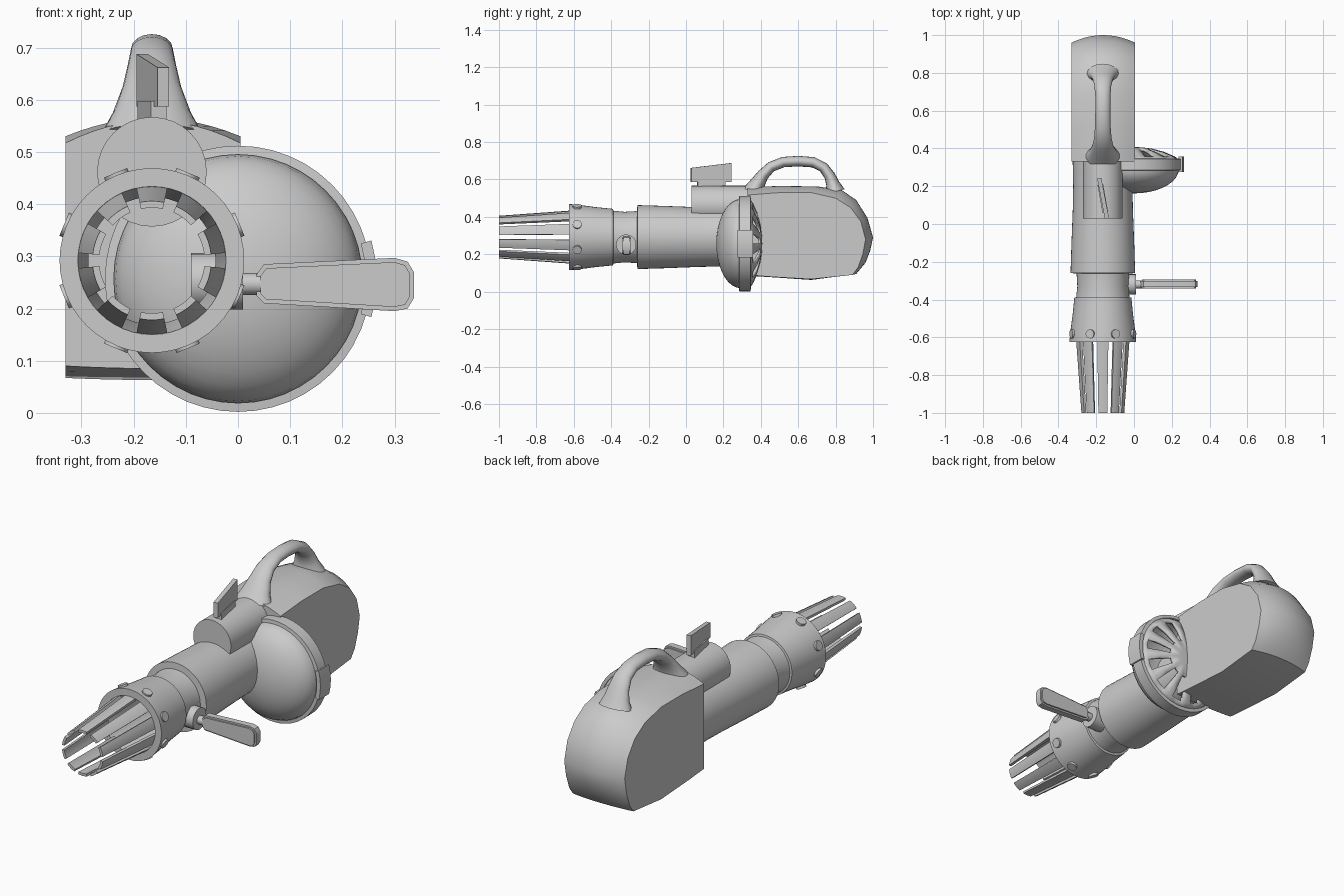
import bpy, bmesh, math
from mathutils import Vector, Matrix

old = bpy.data.objects.get("Cube")
if old:
    bpy.data.objects.remove(old, do_unlink=True)

GREY = (0.6, 0.6, 0.6, 1)
mat = bpy.data.materials.new("plain grey")
mat.use_nodes = True
mat.diffuse_color = GREY
mat.node_tree.nodes["Principled BSDF"].inputs["Base Color"].default_value = GREY

AX, AZ = -0.165, 0.292      # barrel axis
DISH_Z = 0.257              # dish axis height, at x = 0


def finish(bm, name, angle=35):
    bmesh.ops.remove_doubles(bm, verts=bm.verts, dist=1e-5)
    bmesh.ops.recalc_face_normals(bm, faces=bm.faces)
    me = bpy.data.meshes.new(name)
    bm.to_mesh(me)
    bm.free()
    me.materials.append(mat)
    me.shade_smooth()
    me.set_sharp_from_angle(angle=math.radians(angle))
    ob = bpy.data.objects.new(name, me)
    bpy.context.collection.objects.link(ob)
    return ob


def bridge(bm, a, b, closed):
    """Quads between two rows of points."""
    n = len(a)
    return [bm.faces.new((a[i], a[(i + 1) % n], b[(i + 1) % n], b[i]))
            for i in range(n if closed else n - 1)]


def lathe(bm, profile, cx, cz, segs=48, start=0, sweep=360, closed=False):
    """Turn (radius, y) points about an axis along y; returns faces per step."""
    full = sweep == 360
    rows = []
    for i in range(segs if full else segs + 1):
        a = math.radians(start + sweep * i / segs)
        rows.append([bm.verts.new((cx + r * math.cos(a), y, cz + r * math.sin(a)))
                     for r, y in profile])
    steps = [bridge(bm, rows[i], rows[(i + 1) % len(rows)], closed)
             for i in range(segs)]
    if not full:
        bm.faces.new(rows[0])
        bm.faces.new(rows[-1])
    return steps


def rod(bm, centre, axis, radius, depth, segs=24):
    rot = Vector((0, 0, 1)).rotation_difference(Vector(axis)).to_matrix().to_4x4()
    bmesh.ops.create_cone(bm, cap_ends=True, segments=segs, radius1=radius,
                          radius2=radius, depth=depth,
                          matrix=Matrix.Translation(centre) @ rot)


def box(name, centre, size, turn=0, bevel=0):
    bm = bmesh.new()
    m = Matrix.Translation(centre) @ Matrix.Rotation(turn, 4, 'Z')
    bmesh.ops.create_cube(bm, size=1, matrix=m @ Matrix.Diagonal((*size, 1)))
    if bevel:
        bmesh.ops.bevel(bm, geom=bm.edges[:], offset=bevel, segments=1, affect='EDGES')
    return finish(bm, name)


def prism(bm, points, vec):
    """Extrude a flat outline along a vector."""
    f = bm.faces.new([bm.verts.new(p) for p in points])
    new = bmesh.ops.extrude_face_region(bm, geom=[f])["geom"]
    bmesh.ops.translate(bm, vec=vec, verts=[v for v in new if isinstance(v, bmesh.types.BMVert)])


# Hollow barrel with muzzle collar and narrow neck
bm = bmesh.new()
lathe(bm, [(0, .32), (.122, .32), (.122, -.5), (.142, -.625), (.177, -.625),
           (.172, -.57), (.16, -.48), (.151, -.39), (.141, -.388), (.135, -.33),
           (.139, -.262), (.171, -.26), (.166, -.1), (.159, .08), (.157, .2),
           (.16, .35), (0, .35)], AX, AZ)
finish(bm, "barrel")

# Ten tapered muzzle prongs
bm = bmesh.new()
for i in range(10):
    lathe(bm, [(.142, -.615), (.114, -1), (.101, -1), (.126, -.615)],
          AX, AZ, segs=4, start=36 * i + 6, sweep=24, closed=True)
finish(bm, "muzzle_prongs")

# Eight bolts around the collar
bm = bmesh.new()
for i in range(8):
    a = math.radians(22.5 + 45 * i)
    d = Vector((math.cos(a), 0, math.sin(a)))
    rod(bm, Vector((AX, -.582, AZ)) + d * .167, d, .024, .03, 12)
finish(bm, "collar_bolts")

# Side lever: pivot, stem and paddle grip
bm = bmesh.new()
rod(bm, (-.04, -.32, .252), (1, 0, 0), .054, .1)
finish(bm, "lever_pivot")
bm = bmesh.new()
rod(bm, (.025, -.32, .247), (1, 0, 0), .021, .06, 12)
finish(bm, "lever_stem")
bm = bmesh.new()
grip = [(.035, .225), (.05, .21), (.3, .195), (.325, .2), (.337, .22),
        (.337, .27), (.325, .29), (.3, .297), (.05, .285), (.035, .265)]
prism(bm, [(x, -.342, z) for x, z in grip], (0, .048, 0))
rims = [e for e in bm.edges if abs(e.verts[0].co.y - e.verts[1].co.y) < 1e-4]
bmesh.ops.bevel(bm, geom=rims, offset=.008, segments=2, affect='EDGES')
finish(bm, "lever_grip")

# Upper cylinder with a slanted sight plate
bm = bmesh.new()
rod(bm, (AX, .195, .462), (0, 1, 0), .105, .33, 32)
finish(bm, "upper_cylinder")
box("sight_stem", (AX, .135, .575), (.03, .15, .045), math.radians(10))
bm = bmesh.new()
prism(bm, [(-.154, .025, .587), (-.195, .24, .587), (-.195, .24, .688), (-.154, .025, .662)],
      (.022, .004, 0))
finish(bm, "sight_plate")

# Dish: domed front, rim, slotted back cover and side clip
bm = bmesh.new()
dome = [(.238 * math.sin(math.radians(t)), .292 - .13 * math.cos(math.radians(t)))
        for t in range(0, 91, 10)]
lathe(bm, dome + [(.238, .283), (.255, .285), (.255, .345), (.238, .347), (.236, .3)],
      0, DISH_Z)
finish(bm, "dish")

bm = bmesh.new()
steps = lathe(bm, [(.24, .34), (.215, .358), (.16, .382), (.1, .398), (.05, .405), (0, .408)],
              0, DISH_Z)
slots = [f for i, s in enumerate(steps) if i % 4 < 2 for f in s[1:3]]
bmesh.ops.delete(bm, geom=slots, context='FACES')
cover = finish(bm, "dish_back_cover")
mod = cover.modifiers.new("thickness", 'SOLIDIFY')
mod.thickness = .014
mod.offset = -1

bm = bmesh.new()
lathe(bm, [(.245, .275), (.266, .275), (.266, .358), (.245, .358)],
      0, DISH_Z, segs=4, start=-16, sweep=32, closed=True)
finish(bm, "dish_clip")

# Rear pack: flat sides blending to a crowned middle outline
side = [(.33, .09), (.33, .517), (.5, .53), (.67, .53), (.8, .5), (.88, .45), (.935, .375),
        (.96, .28), (.945, .2), (.92, .13), (.89, .09), (.67, .067), (.45, .08)]
middle = [(.33, .085), (.33, .56), (.5, .565), (.7, .563), (.83, .545), (.91, .49), (.97, .395),
          (1, .29), (.985, .22), (.96, .155), (.91, .095), (.67, .063), (.45, .078)]
bm = bmesh.new()
rows = []
for k in range(-6, 7):
    s = k / 6
    rows.append([bm.verts.new((-.163 + .168 * s, *Vector(p).lerp(Vector(q), 1 - s * s)))
                 for p, q in zip(side, middle)])
for a, b in zip(rows, rows[1:]):
    bridge(bm, a, b, True)
bm.faces.new(rows[0])
bm.faces.new(rows[-1])
finish(bm, "rear_pack", 32)

# Arched carry handle: swept ellipse that flares at both feet (y, z, in-plane, sideways)
path = [(.36, .53, .06, .1), (.38, .575, .042, .075), (.412, .625, .032, .056),
        (.455, .668, .028, .046), (.52, .693, .028, .041), (.6, .698, .028, .04),
        (.68, .692, .028, .04), (.735, .665, .028, .045), (.768, .62, .03, .054),
        (.785, .577, .036, .065), (.795, .535, .055, .085)]
bm = bmesh.new()
rows = []
for i, (y, z, rn, rx) in enumerate(path):
    p, q = path[max(i - 1, 0)], path[min(i + 1, len(path) - 1)]
    t = Vector((0, q[0] - p[0], q[1] - p[1])).normalized()
    n = Vector((0, -t.z, t.y))
    rows.append([bm.verts.new(Vector((AX, y, z)) + n * rn * math.sin(a)
                              + Vector((rx * math.cos(a), 0, 0)))
                 for a in (math.tau * j / 16 for j in range(16))])
for a, b in zip(rows, rows[1:]):
    bridge(bm, a, b, True)
bm.faces.new(rows[0])
bm.faces.new(rows[-1])
finish(bm, "carry_handle", 60)
